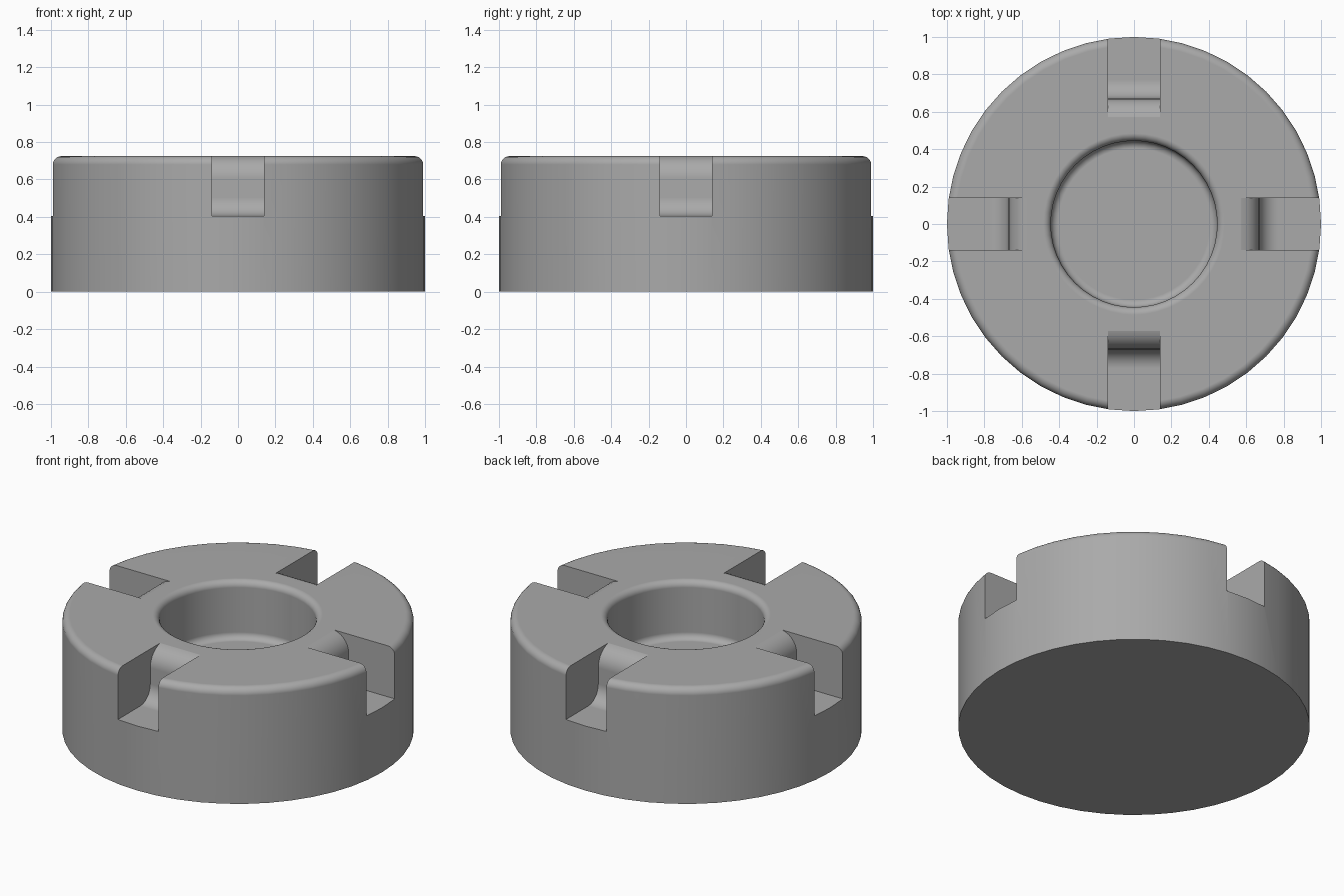
import bpy, bmesh, math
from mathutils import Matrix

if "Cube" in bpy.data.objects:
    bpy.data.objects.remove(bpy.data.objects["Cube"])

HEIGHT, FLOOR, REST = 0.725, 0.365, 0.405
SEGMENTS = 48

grey = bpy.data.materials.new("plain grey")
grey.use_nodes = True
colour = (0.4, 0.4, 0.4, 1)
grey.diffuse_color = colour
grey.node_tree.nodes["Principled BSDF"].inputs["Base Color"].default_value = colour


def arc(cx, cz, r, start, end, steps=6):
    """Points of a circular arc, angles in degrees."""
    angles = [math.radians(start + (end - start) * i / steps) for i in range(steps + 1)]
    return [(cx + r * math.cos(a), cz + r * math.sin(a)) for a in angles]


def make_object(name, bm):
    bmesh.ops.recalc_face_normals(bm, faces=bm.faces)
    mesh = bpy.data.meshes.new(name)
    bm.to_mesh(mesh)
    bm.free()
    obj = bpy.data.objects.new(name, mesh)
    bpy.context.collection.objects.link(obj)
    mesh.materials.append(grey)
    return obj


# Round body with a rolled rim and a central well
profile = [(1, 0)]
profile += arc(0.955, HEIGHT - 0.045, 0.045, 0, 90)
profile += arc(0.485, HEIGHT - 0.04, 0.04, 90, 180)
profile += arc(0.405, FLOOR + 0.04, 0.04, 0, -90)

bm = bmesh.new()
rings = []
for r, z in profile:
    turns = [2 * math.pi * i / SEGMENTS for i in range(SEGMENTS)]
    rings.append([bm.verts.new((r * math.cos(t), r * math.sin(t), z)) for t in turns])
for low, high in zip(rings, rings[1:]):
    for i in range(SEGMENTS):
        j = (i + 1) % SEGMENTS
        bm.faces.new((low[i], low[j], high[j], high[i]))
bm.faces.new(rings[0])
bm.faces.new(rings[-1])
body = make_object("ashtray_body", bm)

# Four notches with a curved inner end
notch = [(1.2, REST), (1.2, 0.9), (0.55, 0.9)]
notch += arc(0.55, HEIGHT - 0.118, 0.12, 90, 0, 8)
notch += arc(0.77, REST + 0.1, 0.1, 180, 270, 8)

bm = bmesh.new()
for quarter in range(4):
    turn = Matrix.Rotation(quarter * math.pi / 2, 3, "Z")
    sides = [[bm.verts.new(turn @ Matrix.Identity(3) @ bm_point)
              for bm_point in [Matrix.Translation((x, y, z)).translation for x, z in notch]]
             for y in (-0.14, 0.14)]
    bm.faces.new(sides[0])
    bm.faces.new(sides[1])
    for i in range(len(notch)):
        j = (i + 1) % len(notch)
        bm.faces.new((sides[0][i], sides[0][j], sides[1][j], sides[1][i]))
cutter = make_object("notch_cutter", bm)
cutter.hide_render = True

bpy.ops.object.select_all(action="DESELECT")
bpy.context.view_layer.objects.active = body
body.select_set(True)
cut = body.modifiers.new("notches", "BOOLEAN")
cut.operation = "DIFFERENCE"
cut.solver = "EXACT"
cut.object = cutter
bpy.ops.object.modifier_apply(modifier=cut.name)
bpy.data.objects.remove(cutter)

# Smooth curves, flat top and crisp notch edges
bpy.ops.object.shade_smooth_by_angle(angle=math.radians(30))
weighted = body.modifiers.new("flat faces", "WEIGHTED_NORMAL")
weighted.keep_sharp = True
